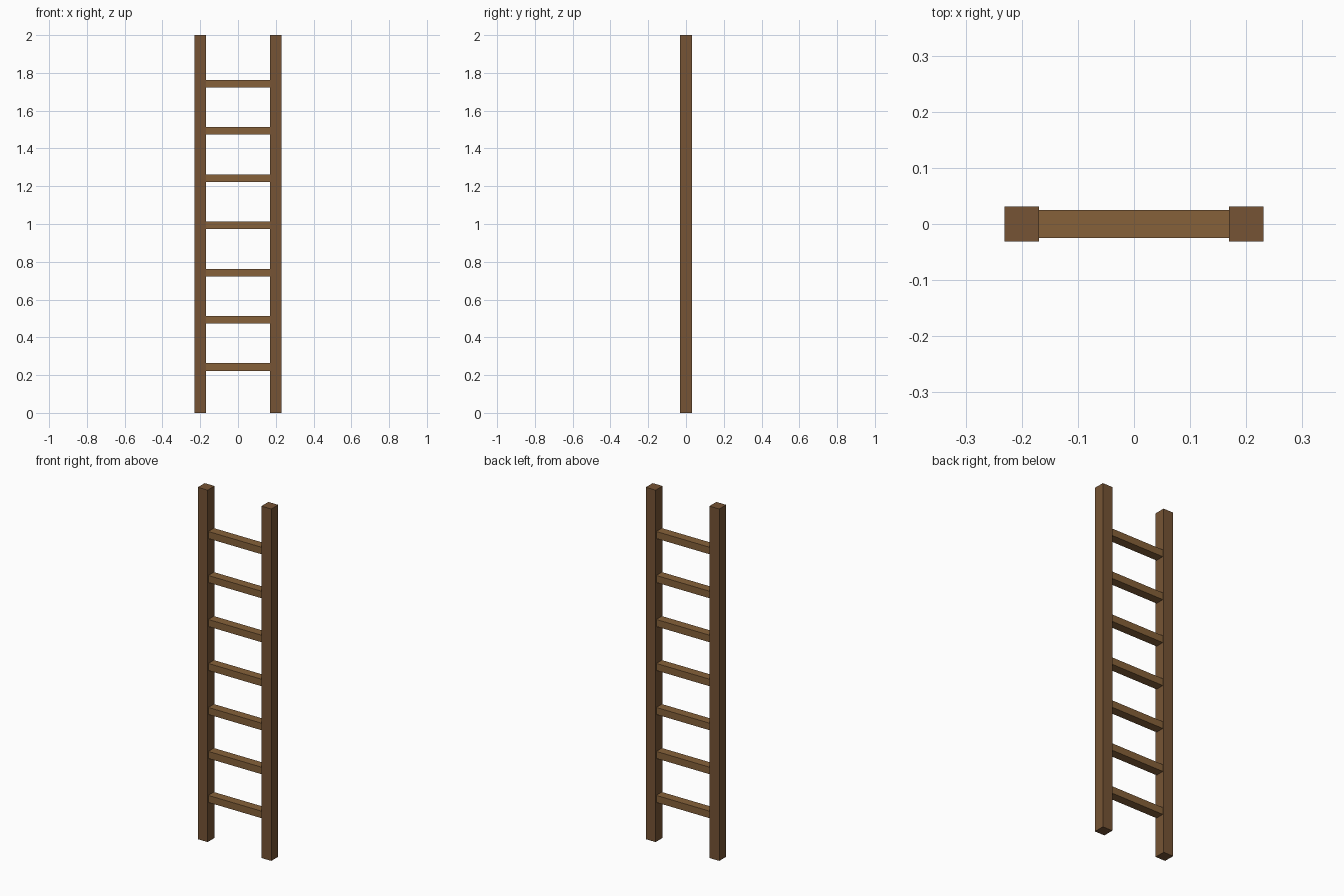
import bpy

if "Cube" in bpy.data.objects:
    bpy.data.objects.remove(bpy.data.objects["Cube"])

HEIGHT = 2.0
RAIL_X = 0.2        # rail centre from the middle
RAIL_W = 0.062      # square rail section
RUNG_D, RUNG_H = 0.05, 0.04
RUNG_COUNT, FIRST_RUNG, RUNG_STEP = 7, 0.243, 0.25


def material(name, color):
    mat = bpy.data.materials.new(name)
    mat.diffuse_color = (*color, 1)
    mat.use_nodes = True
    mat.node_tree.nodes["Principled BSDF"].inputs["Base Color"].default_value = mat.diffuse_color
    return mat


def box(name, center, size, mat):
    bpy.ops.mesh.primitive_cube_add(size=1, location=center)
    obj = bpy.context.object
    obj.name = name
    obj.scale = size
    bpy.ops.object.transform_apply(location=False, rotation=False, scale=True)
    obj.data.materials.append(mat)
    return obj


dark_wood = material("dark_wood", (0.18, 0.088, 0.035))
light_wood = material("light_wood", (0.24, 0.12, 0.042))

# Two upright side rails
for side, sign in (("left", -1), ("right", 1)):
    box(f"{side}_rail", (sign * RAIL_X, 0, HEIGHT / 2),
        (RAIL_W, RAIL_W, HEIGHT), dark_wood)

# Evenly spaced rungs, let into the rails
for i in range(RUNG_COUNT):
    box(f"rung_{i + 1}", (0, 0, FIRST_RUNG + i * RUNG_STEP),
        (2 * RAIL_X, RUNG_D, RUNG_H), light_wood)
